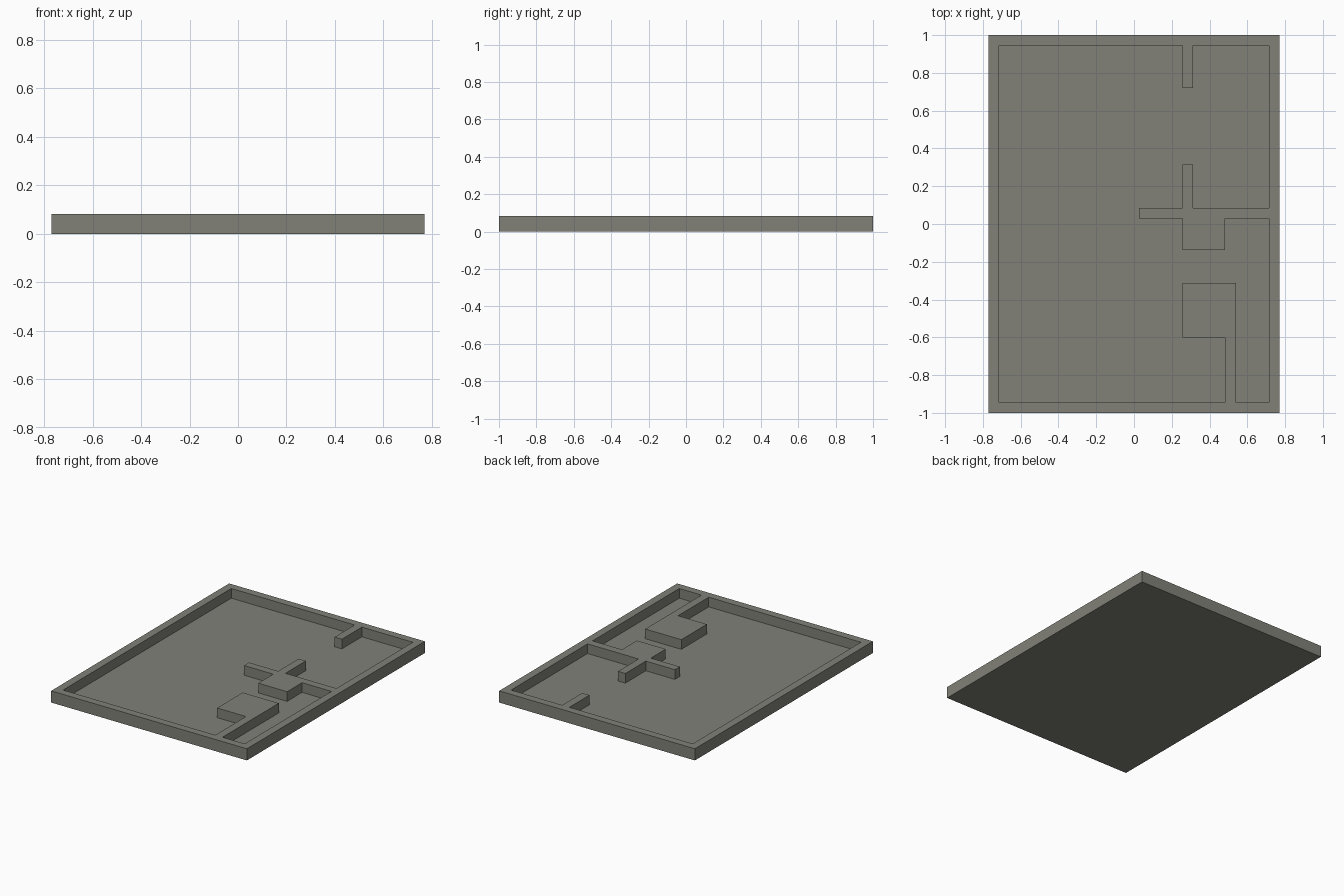
import bpy, bmesh

if "Cube" in bpy.data.objects:
    bpy.data.objects.remove(bpy.data.objects["Cube"])

W, D, H = 0.77, 1.0, 0.083      # half width, half depth, height
IX, IY = 0.7145, 0.945          # inner faces of the outer walls
FLOOR = 0.014                   # floor thickness

stone = bpy.data.materials.new("warm grey")
stone.diffuse_color = (0.22, 0.22, 0.19, 1)
stone.use_nodes = True
stone.node_tree.nodes["Principled BSDF"].inputs["Base Color"].default_value = stone.diffuse_color


def prism(name, outline, z0, z1):
    """Extrude a flat outline from z0 up to z1."""
    bm = bmesh.new()
    face = bm.faces.new([bm.verts.new((x, y, z0)) for x, y in outline])
    up = bmesh.ops.extrude_face_region(bm, geom=[face])
    verts = [g for g in up["geom"] if isinstance(g, bmesh.types.BMVert)]
    bmesh.ops.translate(bm, verts=verts, vec=(0, 0, z1 - z0))
    bmesh.ops.recalc_face_normals(bm, faces=bm.faces)
    mesh = bpy.data.meshes.new(name)
    bm.to_mesh(mesh)
    bm.free()
    mesh.materials.append(stone)
    ob = bpy.data.objects.new(name, mesh)
    bpy.context.collection.objects.link(ob)
    return ob


# Solid slab
plan = prism("floor_plan", [(-W, -D), (W, -D), (W, D), (-W, D)], 0, H)

# Room outline, walked around the partition walls and blocks
rooms = prism("room_cutter", [
    (-IX, -IY),
    (0.483, -IY), (0.483, -0.6), (0.256, -0.6), (0.256, -0.313),    # lower block
    (0.54, -0.313), (0.54, -IY),
    (IX, -IY), (IX, 0.03),
    (0.483, 0.03), (0.483, -0.138), (0.256, -0.138), (0.256, 0.03),  # middle block
    (0.027, 0.03), (0.027, 0.086), (0.256, 0.086),                   # cross wall
    (0.256, 0.316), (0.313, 0.316), (0.313, 0.086),
    (IX, 0.086), (IX, IY),
    (0.313, IY), (0.313, 0.72), (0.256, 0.72), (0.256, IY),          # back stub wall
    (-IX, IY)], FLOOR, H + 0.1)

# Hollow the rooms out of the slab
cut = plan.modifiers.new("rooms", 'BOOLEAN')
cut.operation = 'DIFFERENCE'
cut.solver = 'EXACT'
cut.object = rooms
bpy.context.view_layer.objects.active = plan
plan.select_set(True)
bpy.ops.object.modifier_apply(modifier=cut.name)
bpy.data.objects.remove(rooms)
